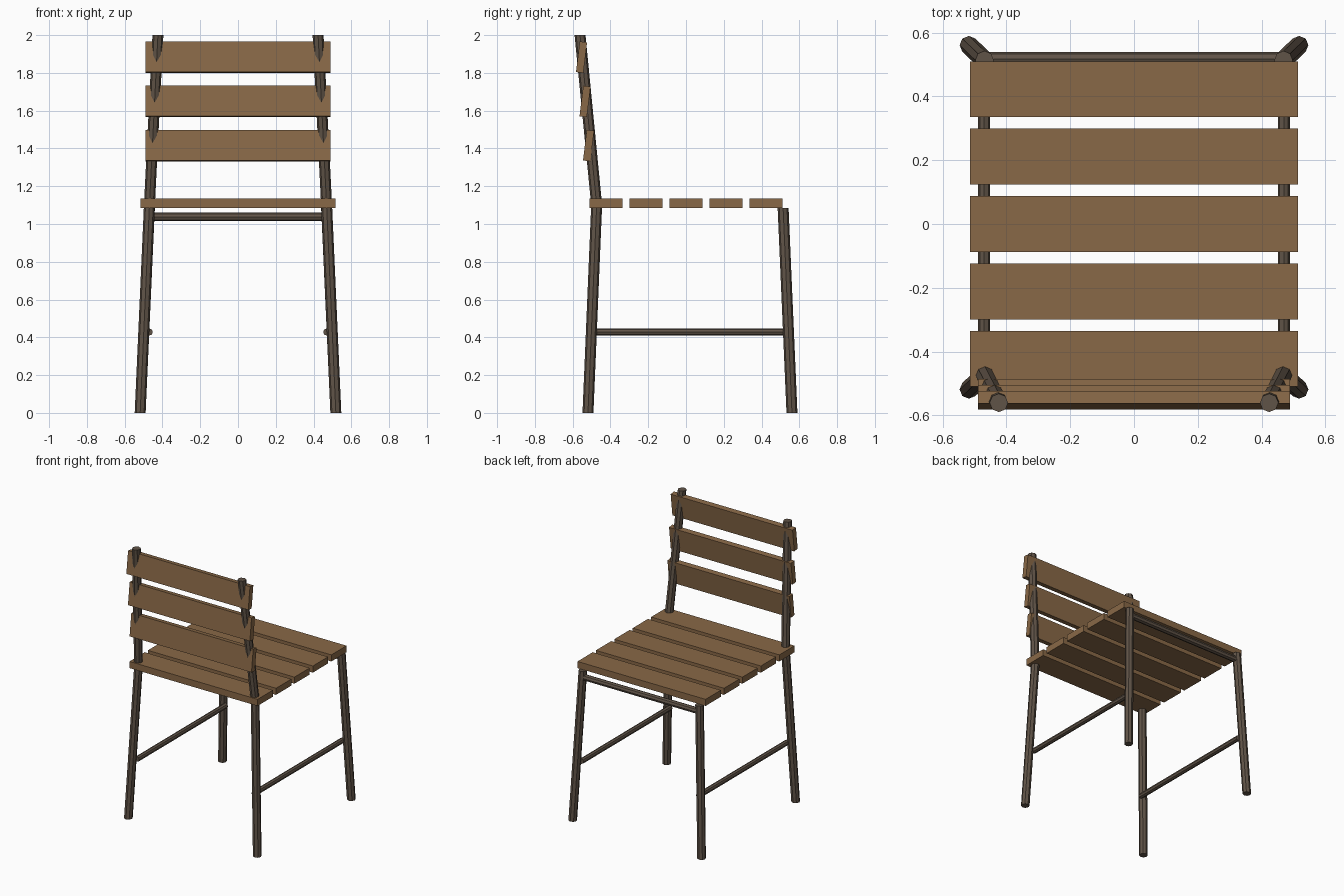
import bpy, bmesh, math
from mathutils import Vector

if "Cube" in bpy.data.objects:
    bpy.data.objects.remove(bpy.data.objects["Cube"], do_unlink=True)


def material(name, colour):
    mat = bpy.data.materials.new(name)
    mat.use_nodes = True
    mat.diffuse_color = (*colour, 1)
    mat.node_tree.nodes["Principled BSDF"].inputs["Base Color"].default_value = (*colour, 1)
    return mat


wood = material("brown wood", (0.25, 0.14, 0.063))
metal = material("dark bronze metal", (0.118, 0.088, 0.064))


def finish(bm, name, mat):
    bmesh.ops.recalc_face_normals(bm, faces=bm.faces)
    mesh = bpy.data.meshes.new(name)
    bm.to_mesh(mesh)
    bm.free()
    mesh.materials.append(mat)
    obj = bpy.data.objects.new(name, mesh)
    bpy.context.collection.objects.link(obj)
    return obj


def tube(name, path, radius, u, v, sides=8):
    """Faceted tube along a path, with rings lying in the u-v plane."""
    bm = bmesh.new()
    u, v = Vector(u), Vector(v)
    rings = []
    for point in path:
        angles = [math.tau * i / sides for i in range(sides)]
        rings.append([bm.verts.new(Vector(point) + radius * (u * math.cos(a) + v * math.sin(a)))
                      for a in angles])
    for low, high in zip(rings, rings[1:]):
        for i in range(sides):
            j = (i + 1) % sides
            bm.faces.new((low[i], low[j], high[j], high[i]))
    bm.faces.new(rings[0])
    bm.faces.new(rings[-1])
    return finish(bm, name, metal)


def plank(name, centre, size, tilt=0):
    bm = bmesh.new()
    bmesh.ops.create_cube(bm, size=1)
    bmesh.ops.scale(bm, vec=size, verts=bm.verts)
    obj = finish(bm, name, wood)
    obj.location = centre
    obj.rotation_euler.x = tilt
    return obj


X, Y, Z = (1, 0, 0), (0, 1, 0), (0, 0, 1)

# Legs, back posts and side rungs
for side, s in (("left", 1), ("right", -1)):
    tube(f"back_leg_and_post_{side}",
         [(s * 0.518, -0.519, 0), (s * 0.469, -0.473, 1.1), (s * 0.424, -0.561, 2)],
         0.029, X, Y)
    tube(f"front_leg_{side}",
         [(s * 0.518, 0.561, 0), (s * 0.469, 0.514, 1.086)], 0.029, X, Y)
    tube(f"side_rung_{side}",
         [(s * 0.47, -0.49, 0.428), (s * 0.47, 0.53, 0.428)], 0.019, X, Z)

# Crossbar under the seat edge
tube("seat_crossbar", [(-0.47, 0.517, 1.038), (0.47, 0.517, 1.038)], 0.022, Y, Z)

# Seat slats
for i in range(5):
    plank(f"seat_slat_{i + 1}", (0, (i - 2) * 0.2115, 1.11), (1.03, 0.175, 0.048))

# Backrest slats, tipped against the lean of the posts
for i in range(3):
    plank(f"back_slat_{i + 1}", (0, -0.516 - 0.0185 * i, 1.415 + 0.234 * i),
          (0.98, 0.039, 0.163), math.radians(-7))
